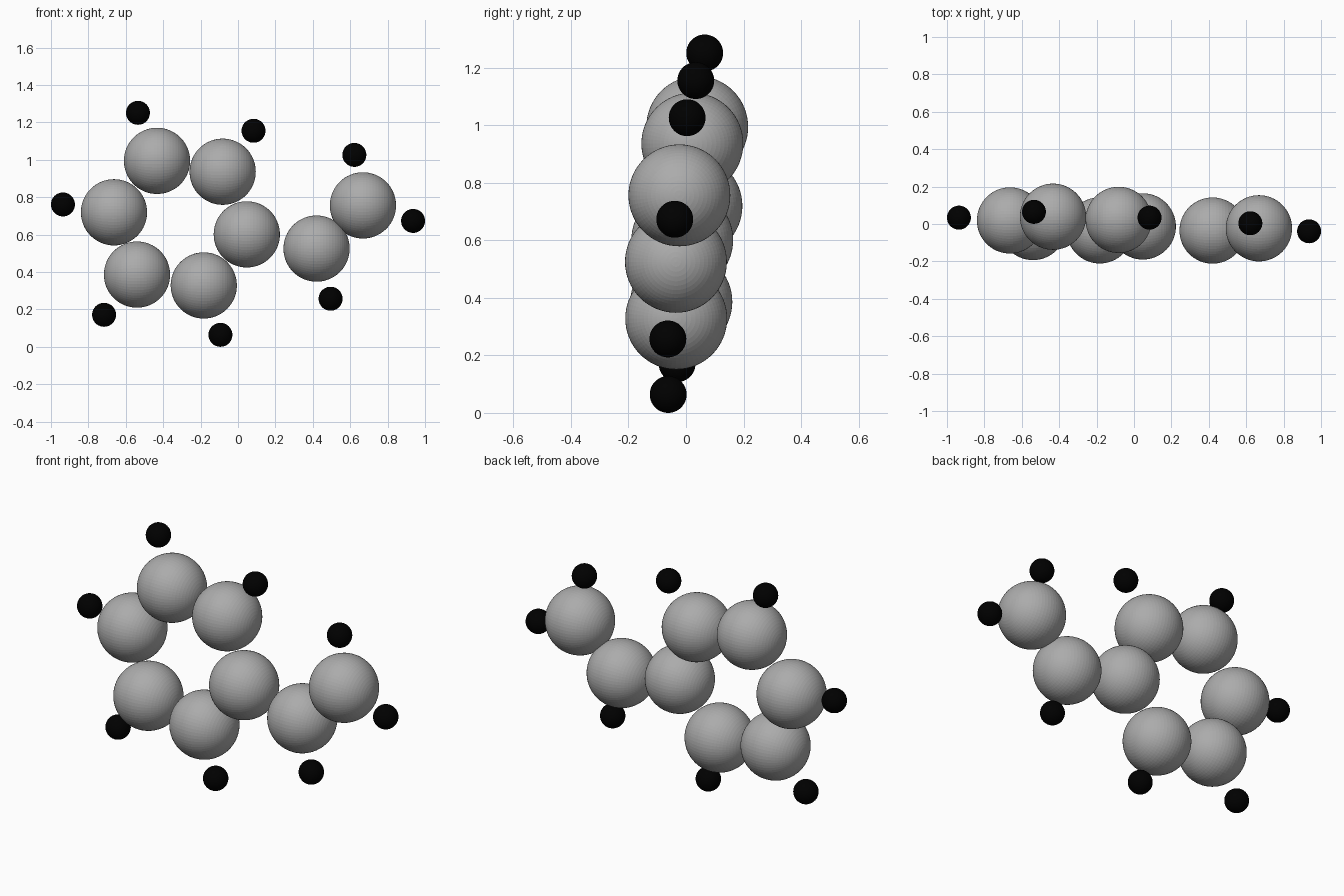
import bpy
from math import pi

# Large grey atoms: six-atom ring, then the two-atom side chain
CARBONS = [
    (-0.433, 0.039, 0.994), (-0.082, 0.022, 0.936), (0.047, -0.013, 0.601),
    (-0.183, -0.034, 0.328), (-0.540, -0.016, 0.386), (-0.663, 0.019, 0.719),
    (0.420, -0.035, 0.525), (0.668, -0.023, 0.756),
]
# Small black atoms around the outside
HYDROGENS = [
    (-0.535, 0.065, 1.251), (0.083, 0.034, 1.155), (-0.094, -0.062, 0.064),
    (-0.716, -0.031, 0.171), (-0.936, 0.034, 0.761), (0.495, -0.063, 0.257),
    (0.622, 0.004, 1.026), (0.936, -0.039, 0.673),
]


def colour(name, value):
    mat = bpy.data.materials.new(name)
    mat.diffuse_color = (value, value, value, 1)
    return mat


def atoms(name, radius, places, material):
    # finely faceted spheres with their poles along x
    for i, place in enumerate(places, 1):
        bpy.ops.mesh.primitive_uv_sphere_add(
            segments=64, ring_count=32, radius=radius,
            location=place, rotation=(0, pi / 2, 0))
        ob = bpy.context.object
        ob.name = f"{name}_{i}"
        ob.data.materials.append(material)


atoms("large_atom", 0.177, CARBONS, colour("grey", 0.41))
atoms("small_atom", 0.064, HYDROGENS, colour("black", 0.0))
